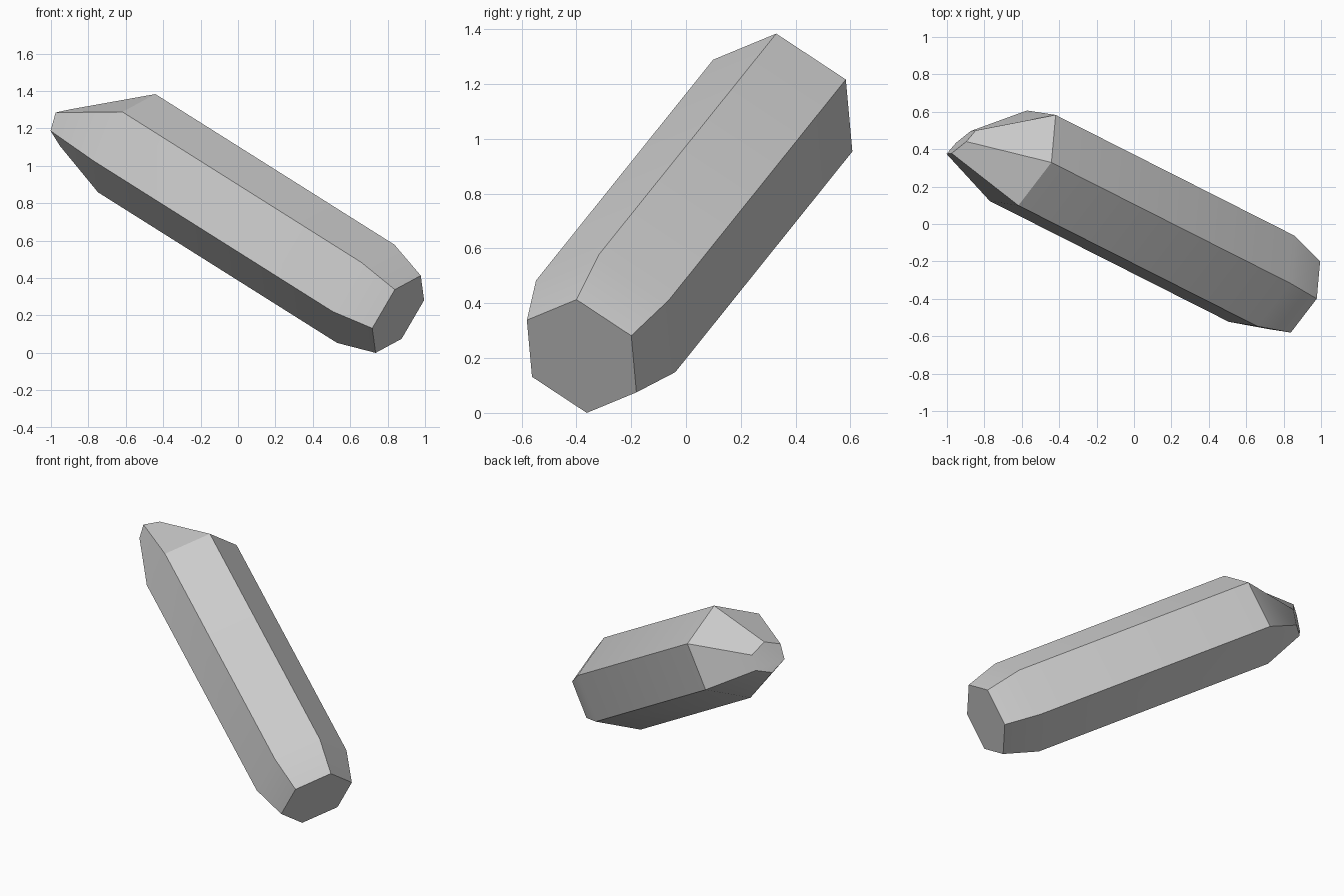
import bpy
import bmesh
from math import cos, sin, tau, radians
from mathutils import Vector, Matrix

cube = bpy.data.objects.get("Cube")
if cube:
    bpy.data.objects.remove(cube, do_unlink=True)

# Plain stone colour
stone = bpy.data.materials.new("grey_stone")
stone.use_nodes = True
colour = (0.6, 0.6, 0.6, 1)
stone.diffuse_color = colour
stone.node_tree.nodes["Principled BSDF"].inputs["Base Color"].default_value = colour

# Leaning frame of the shaft: z runs from blunt base to tip
start = Vector((0.683, -0.293, 0.335))
end = Vector((-0.595, 0.353, 1.14))
axis = (end - start).normalized()
side = Vector((-0.06, -0.843, 0.541))
side = (side - axis * side.dot(axis)).normalized()
frame = Matrix((side, axis.cross(side), axis)).transposed()
length = (end - start).length

# Hexagonal rings: height, radius, sideways shift, slope of the cut
RINGS = [
    (-0.223, 0.24, 0, 0),
    (0, 0.305, 0, 0),
    (length, 0.305, 0, 0),
    (length + 0.33, 0.098, -0.116, 0.57),
]
SIDES = 6


def ring(bm, height, radius, shift, slope):
    verts = []
    for i in range(SIDES):
        a = tau * i / SIDES
        u, v = radius * cos(a), radius * sin(a)
        local = Vector((u, v + shift, height + slope * u))
        verts.append(bm.verts.new(start + frame @ local))
    return verts


# Crystal: rings bridged into facets and capped at both ends
bm = bmesh.new()
loops = [ring(bm, *r) for r in RINGS]
for low, high in zip(loops, loops[1:]):
    for i in range(SIDES):
        j = (i + 1) % SIDES
        bm.faces.new((low[i], low[j], high[j], high[i]))
bm.faces.new(loops[0][::-1])
bm.faces.new(loops[-1])
bmesh.ops.recalc_face_normals(bm, faces=bm.faces)

# Rest the lowest corner on the ground
bmesh.ops.translate(bm, verts=bm.verts, vec=(0, 0, -min(v.co.z for v in bm.verts)))
mesh = bpy.data.meshes.new("crystal_shard")
bm.to_mesh(mesh)
bm.free()
mesh.materials.append(stone)

crystal = bpy.data.objects.new("crystal_shard", mesh)
bpy.context.collection.objects.link(crystal)
bpy.ops.object.select_all(action="DESELECT")
crystal.select_set(True)
bpy.context.view_layer.objects.active = crystal
bpy.ops.object.shade_smooth_by_angle(angle=radians(30))
